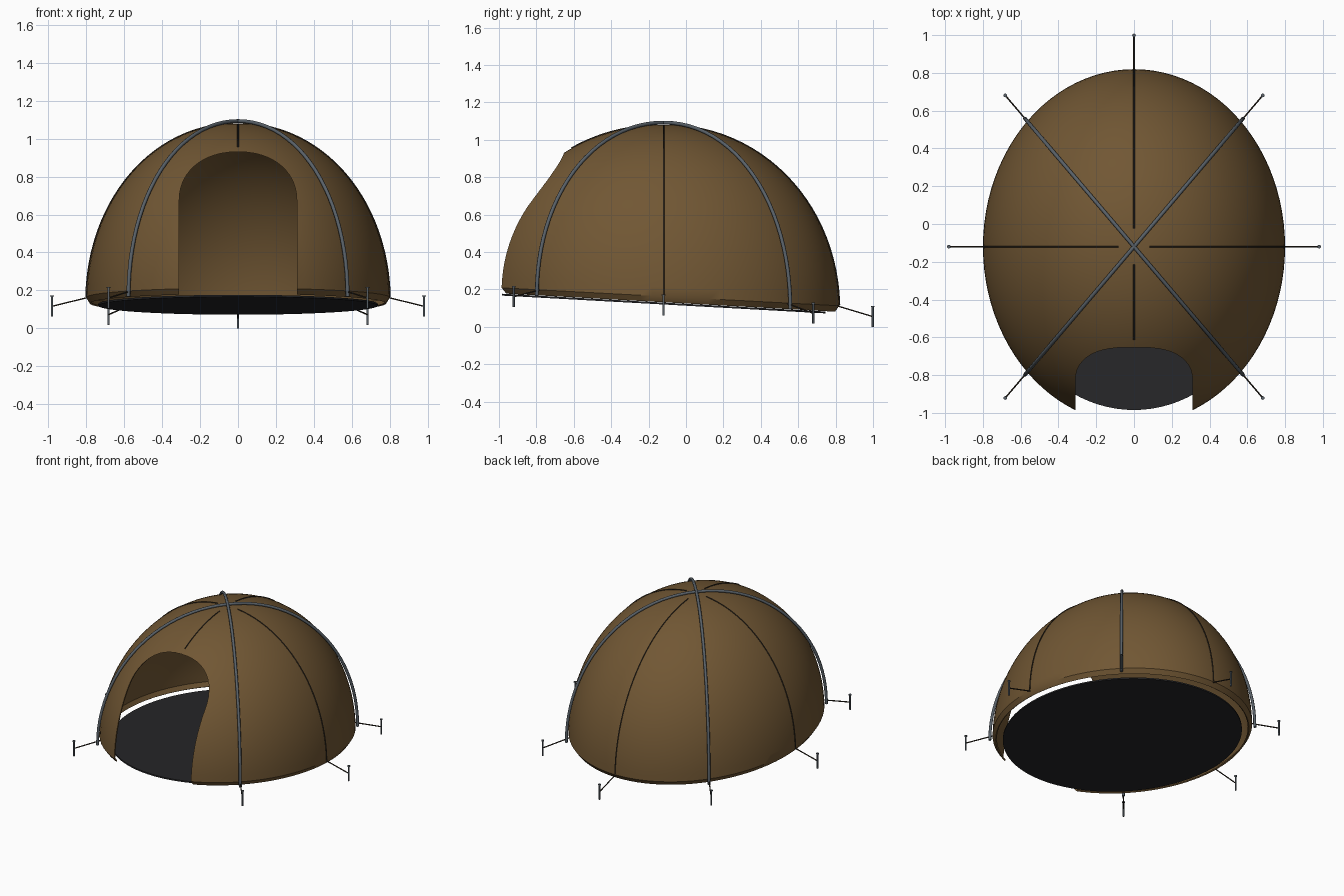
import bpy, bmesh
from math import sin, cos, pi, radians
from mathutils import Vector

if "Cube" in bpy.data.objects:
    bpy.data.objects.remove(bpy.data.objects["Cube"])

RX, RY, CY, TOP = 0.80, 0.94, -0.12, 1.08


def material(name, rgb):
    m = bpy.data.materials.new(name)
    m.diffuse_color = (*rgb, 1)
    m.use_nodes = True
    m.node_tree.nodes["Principled BSDF"].inputs["Base Color"].default_value = m.diffuse_color
    return m


CANVAS = material("brown canvas", (0.165, 0.095, 0.034))
FLOOR = material("black groundsheet", (0.02, 0.02, 0.022))
STEEL = material("grey steel", (0.10, 0.12, 0.14))
CORD = material("dark cord", (0.03, 0.022, 0.014))


def base_z(y):
    # sloping ground line, higher at the front
    return 0.13 - 0.055 * (y + 0.09)


def plan(a, s):
    return RX * s * cos(a), CY + RY * s * sin(a)


def dome_point(a, t, grow=1.0, lift=0.0):
    # point on the dome: a = azimuth, t = elevation parameter
    r = max(cos(t), 0) ** (2 / 2.05)
    h = max(sin(t), 0) ** (2 / 2.05)
    x, y = plan(a, r * grow)
    zb = base_z(plan(a, 1)[1])
    return Vector((x, y, zb + (TOP + lift - zb) * h))


def finish(bm, name, mat):
    bmesh.ops.recalc_face_normals(bm, faces=bm.faces)
    me = bpy.data.meshes.new(name)
    bm.to_mesh(me)
    bm.free()
    ob = bpy.data.objects.new(name, me)
    bpy.context.collection.objects.link(ob)
    if mat:
        me.materials.append(mat)
    return ob


def activate(ob):
    bpy.ops.object.select_all(action='DESELECT')
    ob.select_set(True)
    bpy.context.view_layer.objects.active = ob


def smooth(ob, angle=35):
    activate(ob)
    bpy.ops.object.shade_smooth_by_angle(angle=radians(angle))


def tube(name, pts, radius, mat, sides=2):
    cu = bpy.data.curves.new(name, 'CURVE')
    cu.dimensions = '3D'
    cu.bevel_depth = radius
    cu.bevel_resolution = sides
    cu.use_fill_caps = True
    sp = cu.splines.new('POLY')
    sp.points.add(len(pts) - 1)
    for p, co in zip(sp.points, pts):
        p.co = (*co, 1)
    ob = bpy.data.objects.new(name, cu)
    bpy.context.collection.objects.link(ob)
    cu.materials.append(mat)
    activate(ob)
    bpy.ops.object.convert(target='MESH')
    smooth(bpy.context.view_layer.objects.active, 50)


# canvas dome shell with a slightly tucked hem
SEG, RINGS = 96, 30
bm = bmesh.new()
rings = []
for i in range(-1, RINGS):
    ring = []
    for j in range(SEG):
        a = 2 * pi * j / SEG
        if i < 0:
            x, y = plan(a, 0.975)
            co = Vector((x, y, base_z(y)))
        else:
            co = dome_point(a, 0.03 + (pi / 2 - 0.03) * i / RINGS)
        ring.append(bm.verts.new(co))
    rings.append(ring)
for lo, hi in zip(rings, rings[1:]):
    for j in range(SEG):
        k = (j + 1) % SEG
        bm.faces.new((lo[j], lo[k], hi[k], hi[j]))
apex = bm.verts.new((0, CY, TOP))
for j in range(SEG):
    bm.faces.new((rings[-1][j], rings[-1][(j + 1) % SEG], apex))
dome = finish(bm, "canvas_dome", CANVAS)

# arched doorway cutter
arch = [(0.31, -0.3)]
for i in range(25):
    a = pi * i / 24
    c, s = cos(a), sin(a)
    arch.append((0.31 * abs(c) ** 0.92 * (1 if c > 0 else -1), 0.67 + 0.26 * s ** 0.92 if s > 0 else 0.67))
arch.append((-0.31, -0.3))
bm = bmesh.new()
face = bm.faces.new([bm.verts.new((x, -1.5, z)) for x, z in arch])
ext = bmesh.ops.extrude_face_region(bm, geom=[face])
bmesh.ops.translate(bm, vec=(0, 1.1, 0),
                    verts=[g for g in ext["geom"] if isinstance(g, bmesh.types.BMVert)])
cutter = finish(bm, "doorway_cutter", None)
cutter.hide_render = True

sol = dome.modifiers.new("thickness", 'SOLIDIFY')
sol.thickness = 0.01
sol.offset = -1
cut = dome.modifiers.new("doorway", 'BOOLEAN')
cut.operation = 'DIFFERENCE'
cut.solver = 'EXACT'
cut.object = cutter
activate(dome)
for name in ("thickness", "doorway"):
    bpy.ops.object.modifier_apply(modifier=name)
bpy.data.objects.remove(cutter)
smooth(dome)

# groundsheet
bm = bmesh.new()
loops = []
for dz in (-0.012, -0.002):
    loop = []
    for j in range(SEG):
        x, y = plan(2 * pi * j / SEG, 0.92)
        loop.append(bm.verts.new((x, y, base_z(y) + dz)))
    bm.faces.new(loop)
    loops.append(loop)
for j in range(SEG):
    k = (j + 1) % SEG
    bm.faces.new((loops[0][j], loops[0][k], loops[1][k], loops[1][j]))
finish(bm, "groundsheet", FLOOR)

# two crossing poles
for name, a in (("pole_left_to_right", pi / 4), ("pole_right_to_left", 3 * pi / 4)):
    n = 24
    up = [dome_point(a, pi / 2 * i / n, 1.02, 0.012) for i in range(n + 1)]
    down = [dome_point(a + pi, pi / 2 * i / n, 1.02, 0.012) for i in range(n)]
    tube(name, up + down[::-1], 0.010, STEEL)

# seams running down the panels between the poles
for name, deg, low in (("right", 0, 2), ("back", 90, 2), ("left", 180, 2), ("front", -90, 59)):
    pts = [dome_point(radians(deg), radians(low + (84.5 - low) * i / 24), 1.002, 0.001)
           for i in range(25)]
    tube("seam_" + name, pts, 0.004, CORD, 1)

# stakes and guy lines
for deg in (0, 45, 90, 135, 180, 225, 315):
    a = radians(deg)
    x, y = plan(a, 1.225 if deg % 180 == 0 else 1.19 if deg == 90 else 1.205)
    z = base_z(y) - 0.07
    tube(f"stake_{deg}", [(x, y, z), (x, y, z + 0.11)], 0.006, STEEL)
    tube(f"stake_head_{deg}", [(x, y, z + 0.106), (x, y, z + 0.112)], 0.010, STEEL)
    sx, sy = plan(a, 0.995)
    tube(f"guy_line_{deg}", [(sx, sy, base_z(sy) + 0.03), (x, y, z + 0.055)], 0.004, CORD, 1)
